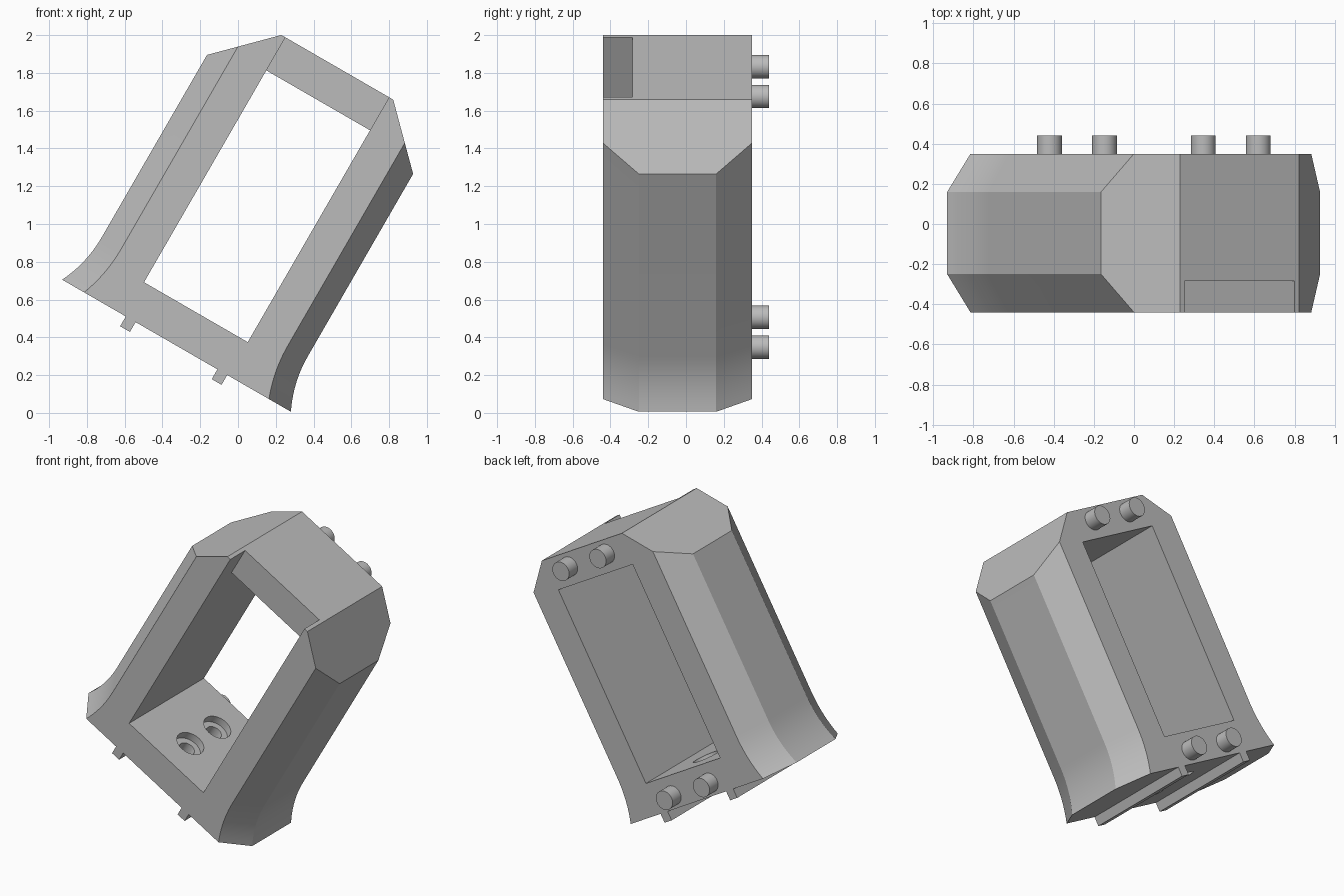
import bpy, bmesh, math
from mathutils import Matrix, Vector

cube = bpy.data.objects.get("Cube")
if cube:
    bpy.data.objects.remove(cube, do_unlink=True)

grey = bpy.data.materials.new("mid_grey")
grey.use_nodes = True
COLOUR = (0.5, 0.5, 0.5, 1)
grey.diffuse_color = COLOUR
grey.node_tree.nodes["Principled BSDF"].inputs["Base Color"].default_value = COLOUR

# Parts are built upright, then leaned 30 degrees to the side
LEAN = Matrix.Translation((-0.398, 0, 0.23)) @ Matrix.Rotation(math.radians(30), 4, "Y")
BASE, TOP = 0.145, 1.847
FRONT, BACK = -0.44, 0.35
OPEN_HALF, OPEN_LOW, OPEN_HIGH = 0.317, 0.35, 1.645


def finish(name, bm):
    bmesh.ops.recalc_face_normals(bm, faces=bm.faces)
    bm.transform(LEAN)
    mesh = bpy.data.meshes.new(name)
    bm.to_mesh(mesh)
    bm.free()
    mesh.materials.append(grey)
    obj = bpy.data.objects.new(name, mesh)
    bpy.context.collection.objects.link(obj)
    return obj


def loft(name, rings):
    bm = bmesh.new()
    loops = [[bm.verts.new(p) for p in ring] for ring in rings]
    for a, b in zip(loops, loops[1:]):
        for i in range(len(a)):
            j = (i + 1) % len(a)
            bm.faces.new((a[i], a[j], b[j], b[i]))
    bm.faces.new(loops[0])
    bm.faces.new(loops[-1])
    return bm


def cylinder(name, centre, radius, length, along_y=False):
    bm = bmesh.new()
    matrix = Matrix.Translation(centre)
    if along_y:
        matrix = matrix @ Matrix.Rotation(math.pi / 2, 4, "X")
    bmesh.ops.create_cone(bm, cap_ends=True, segments=32, radius1=radius,
                          radius2=radius, depth=length, matrix=matrix)
    return finish(name, bm)


def activate(obj):
    bpy.ops.object.select_all(action="DESELECT")
    obj.select_set(True)
    bpy.context.view_layer.objects.active = obj


def smooth(obj):
    activate(obj)
    bpy.ops.object.shade_smooth_by_angle(angle=math.radians(20))


def cut(target, cutter):
    activate(target)
    mod = target.modifiers.new("cut", "BOOLEAN")
    mod.operation, mod.solver, mod.object = "DIFFERENCE", "EXACT", cutter
    bpy.ops.object.modifier_apply(modifier=mod.name)
    bpy.data.objects.remove(cutter, do_unlink=True)


# Housing: chamfered block with a flared foot
def housing_ring(t, z):
    side, face = 0.63 + 0.069 * t ** 2.1, 0.51 + 0.055 * t ** 2.1
    half = [(face, FRONT), (side, -0.25), (side, 0.16), (face, BACK)]
    return [(x, y, z) for x, y in half] + [(-x, y, z) for x, y in reversed(half)]


STEPS = 10
rings = [housing_ring(1 - i / STEPS, BASE + 0.302 * i / STEPS) for i in range(STEPS + 1)]
bm = loft("housing", rings + [housing_ring(0, TOP)])

# Sloping shoulders
for s in (-1, 1):
    hit = bmesh.ops.bisect_plane(bm, geom=bm.verts[:] + bm.edges[:] + bm.faces[:],
                                 plane_co=Vector((s * 0.342, 0, TOP)),
                                 plane_no=Vector((s, 0, 1)), clear_outer=True)
    edges = [e for e in hit["geom_cut"] if isinstance(e, bmesh.types.BMEdge)]
    bmesh.ops.contextual_create(bm, geom=edges)
housing = finish("housing", bm)

# Window through the housing, open at the top of the front
profile = [(-1, OPEN_LOW), (1, OPEN_LOW), (1, OPEN_HIGH), (-0.283, OPEN_HIGH),
           (-0.283, 2.2), (-1, 2.2)]
window = loft("window_cutter", [[(x, y, z) for y, z in profile]
                                for x in (-OPEN_HALF, OPEN_HALF)])
cut(housing, finish("window_cutter", window))

# Counterbored screw holes in the sill
for y in (-0.185, 0.10):
    cut(housing, cylinder("bore_cutter", (0, y, 0.36), 0.09, 0.12))
    cut(housing, cylinder("screw_cutter", (0, y, 0.24), 0.05, 0.4))
smooth(housing)

# Foot rails and back pegs
for side, s in (("right", -1), ("left", 1)):
    bm = bmesh.new()
    bmesh.ops.create_cube(bm, size=1, matrix=Matrix.Translation(
        (s * 0.28, (FRONT + BACK) / 2, BASE - 0.02)) @ Matrix.Diagonal(
        (0.06, BACK - FRONT, 0.08, 1)))
    finish(side + "_foot_rail", bm)
    for level, z in (("lower", 0.228), ("upper", 1.76)):
        smooth(cylinder(f"{side}_{level}_peg", (s * 0.158, 0.385, z), 0.062, 0.11, True))
